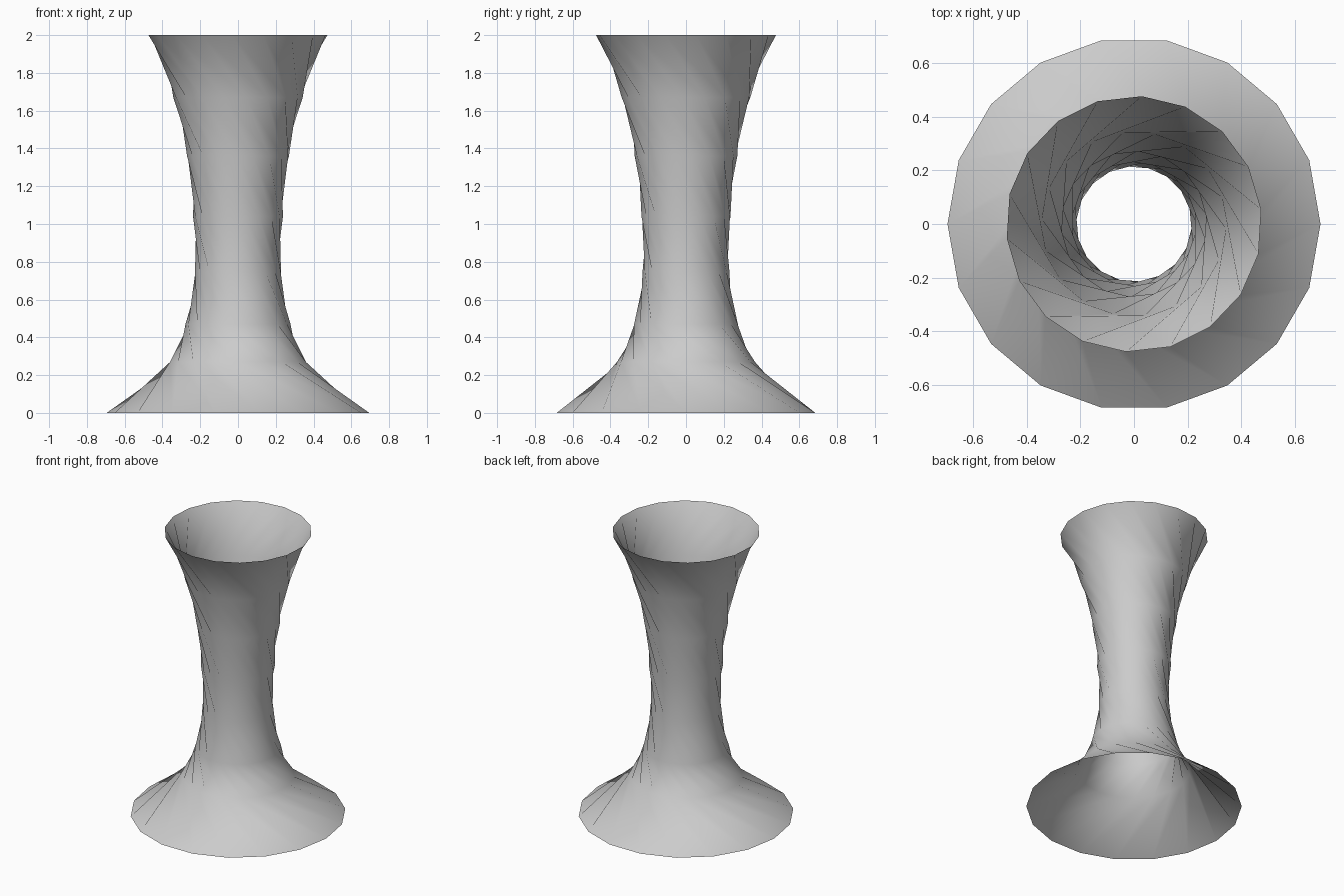
import bpy, bmesh
from math import cos, sin, radians

cube = bpy.data.objects.get("Cube")
if cube:
    bpy.data.objects.remove(cube, do_unlink=True)

SIDES = 18
TWIST = radians(30.51)  # turn of each ring against the one above
STEP = radians(360 / SIDES)
# (radius, height) of the flared tube, from rim to foot
PROFILE = [(0.477, 2.0), (0.343, 1.67), (0.272, 1.36), (0.238, 1.04),
           (0.23, 0.75), (0.278, 0.47), (0.365, 0.27), (0.695, 0.0)]

# Grey material
grey = bpy.data.materials.new("plain_grey")
grey.use_nodes = True
colour = (0.6, 0.6, 0.6, 1)
grey.diffuse_color = colour
grey.node_tree.nodes["Principled BSDF"].inputs["Base Color"].default_value = colour

# Rings, each rotated further than the last, with the foot ring at angle zero
bm = bmesh.new()
last = len(PROFILE) - 1
rings = []
for i, (r, z) in enumerate(PROFILE):
    start = (i - last) * TWIST
    rings.append([bm.verts.new((r * cos(start + j * STEP), r * sin(start + j * STEP), z))
                  for j in range(SIDES)])

# Open twisted skin between neighbouring rings
for upper, lower in zip(rings, rings[1:]):
    for j in range(SIDES):
        k = (j + 1) % SIDES
        bm.faces.new((upper[j], lower[j], lower[k]))
        bm.faces.new((upper[j], lower[k], upper[k]))
for face in bm.faces:
    face.smooth = True

mesh = bpy.data.meshes.new("twisted_flared_stand")
bm.to_mesh(mesh)
bm.free()
mesh.materials.append(grey)
stand = bpy.data.objects.new("twisted_flared_stand", mesh)
bpy.context.collection.objects.link(stand)
